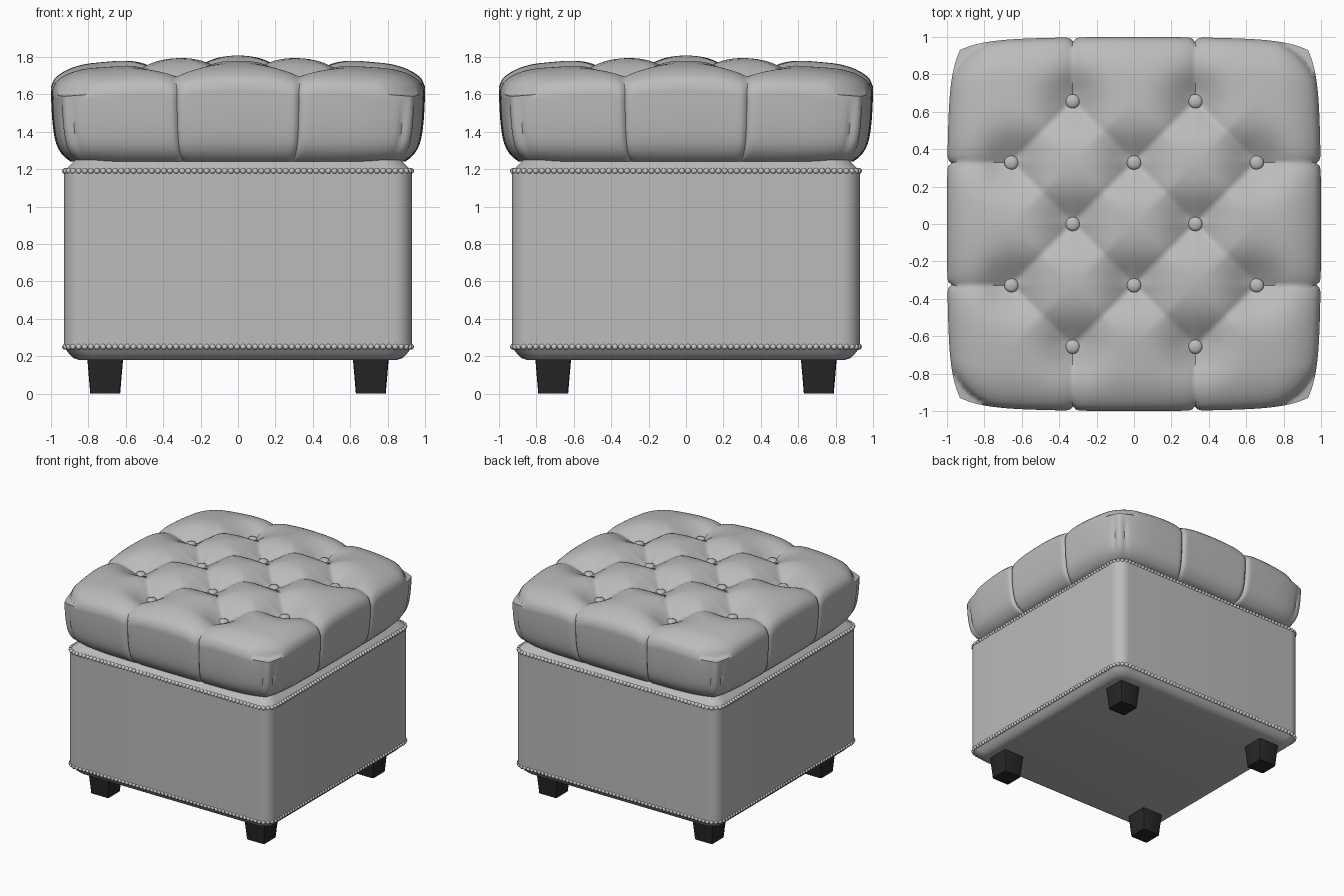
import bpy, bmesh, math
from mathutils import Matrix, Vector

cube = bpy.data.objects.get("Cube")
if cube:
    bpy.data.objects.remove(cube, do_unlink=True)


def material(name, rgb, rough):
    m = bpy.data.materials.new(name)
    m.use_nodes = True
    m.diffuse_color = (*rgb, 1)
    node = m.node_tree.nodes["Principled BSDF"]
    node.inputs["Base Color"].default_value = (*rgb, 1)
    node.inputs["Roughness"].default_value = rough
    return m


LEATHER = material("grey leather", (0.5, 0.5, 0.5), 0.5)
METAL = material("pale nailheads", (0.6, 0.6, 0.6), 0.4)
WOOD = material("black wood", (0.02, 0.02, 0.02), 0.5)


def finish(bm, name, mat, angle=35):
    bmesh.ops.recalc_face_normals(bm, faces=bm.faces)
    for f in bm.faces:
        f.smooth = True
    mesh = bpy.data.meshes.new(name)
    bm.to_mesh(mesh)
    bm.free()
    mesh.set_sharp_from_angle(angle=math.radians(angle))
    mesh.materials.append(mat)
    obj = bpy.data.objects.new(name, mesh)
    bpy.context.collection.objects.link(obj)
    return obj


def rounded_square(half, radius, steps):
    pts = []
    for k in range(4):
        base = math.pi / 2 * k
        corner = Matrix.Rotation(base, 2) @ Vector((half - radius, half - radius))
        for i in range(steps + 1):
            a = base + math.pi / 2 * i / steps
            pts.append(corner + radius * Vector((math.cos(a), math.sin(a))))
    return pts


def bridge(bm, lower, upper):
    n = len(lower)
    for i in range(n):
        j = (i + 1) % n
        bm.faces.new((lower[i], lower[j], upper[j], upper[i]))


def loft(name, mat, profile, radius, steps, center=(0, 0)):
    """Stack rounded squares given as (z, half width) and cap both ends."""
    bm = bmesh.new()
    rings = [[bm.verts.new((p.x + center[0], p.y + center[1], z))
              for p in rounded_square(half, radius, steps)] for z, half in profile]
    for a, b in zip(rings, rings[1:]):
        bridge(bm, a, b)
    bm.faces.new(rings[0])
    bm.faces.new(rings[-1])
    return finish(bm, name, mat)


# Upholstered box
loft("base_box", LEATHER,
     [(0.18, 0.85), (0.19, 0.88), (0.215, 0.905), (0.25, 0.93),
      (1.19, 0.93), (1.215, 0.905), (1.25, 0.87)], 0.1, 10)

# Tapered legs
for y, end in ((-0.71, "front"), (0.71, "back")):
    for x, side in ((-0.71, "right"), (0.71, "left")):
        loft(f"{end}_{side}_leg", WOOD, [(0, 0.08), (0.19, 0.096)], 0.012, 2, (x, y))

# Nailhead trim rows
def nailheads(name, z, count=222, half=0.925, radius=0.1):
    bm = bmesh.new()
    path = rounded_square(half, radius, 12)
    path.append(path[0])
    lengths = [(b - a).length for a, b in zip(path, path[1:])]
    step, k, done = sum(lengths) / count, 0, 0.0
    for i in range(count):
        d = i * step
        while d > done + lengths[k]:
            done += lengths[k]
            k += 1
        p = path[k].lerp(path[k + 1], (d - done) / lengths[k])
        bmesh.ops.create_icosphere(bm, subdivisions=2, radius=0.016,
                                   matrix=Matrix.Translation((p.x, p.y, z)))
    finish(bm, name, METAL, 80)


nailheads("upper_nailheads", 1.19)
nailheads("lower_nailheads", 0.25)

# Tufting layout: buttons on a diamond lattice, folds between them
A = 0.328
cells = [(i, j) for i in range(-2, 3) for j in range(-2, 3) if (i + j) % 2]
buttons = [Vector((i * A, j * A)) for i, j in cells]
folds = []
for n, (i, j) in enumerate(cells):
    for m, (k, l) in enumerate(cells[:n]):
        if abs(i - k) == 1 and abs(j - l) == 1:
            folds.append((buttons[n], buttons[m]))
    if abs(i) == 2:
        folds.append((buttons[n], Vector((i / 2, j * A))))
    if abs(j) == 2:
        folds.append((buttons[n], Vector((i * A, j / 2))))


def fold_distance(p, a, b):
    d = b - a
    t = min(1, max(0, (p - a).dot(d) / d.length_squared))
    return (p - a - d * t).length


def top_height(p):
    near_button = min((p - b).length for b in buttons)
    near_fold = min(fold_distance(p, a, b) for a, b in folds)
    return (1.81 - 0.07 * p.length_squared
            - 0.085 * math.exp(-(near_button / 0.15) ** 2)
            - 0.038 * math.exp(-near_fold / 0.07))


def groove(t, at, width):
    return math.exp(-abs(abs(t) - at) / width)


def plan(s, t, pleat=0.0):
    """Map the unit square to the cushion outline with seam notches."""
    def axis(u, v):
        notch = 0.022 * groove(v, 0.35, 0.012) + pleat * groove(v, 0.95, 0.012)
        return u * (1 - 0.02 * v ** 2 - 0.05 * v ** 8) - math.copysign(notch * abs(u) ** 24, u)
    return Vector((axis(s, t), axis(t, s)))


# Tufted cushion: domed top grid plus tapering sides
N = 120
bm = bmesh.new()
grid = {}
for i in range(N + 1):
    for j in range(N + 1):
        s, t = 2 * i / N - 1, 2 * j / N - 1
        p = plan(s, t)
        q = min(1, math.hypot(*(max(0, (abs(u) - 0.78) / 0.22) for u in (s, t))))
        z = top_height(p) - 0.1 * (1 - math.sqrt(1 - q * q))
        grid[i, j] = bm.verts.new((p.x, p.y, z))
for i in range(N):
    for j in range(N):
        bm.faces.new((grid[i, j], grid[i + 1, j], grid[i + 1, j + 1], grid[i, j + 1]))

border = ([(i, 0) for i in range(N)] + [(N, j) for j in range(N)]
          + [(N - i, N) for i in range(N)] + [(0, N - j) for j in range(N)])
ring = [grid[key] for key in border]
tops = [v.co.z for v in ring]
ROWS = 16
for r in range(1, ROWS + 1):
    f = r / ROWS
    scale = 1 - 0.035 * f ** 2 - 0.07 * f ** 8
    lower = []
    for (i, j), z in zip(border, tops):
        p = plan(2 * i / N - 1, 2 * j / N - 1, 0.012 * math.sin(math.pi * f)) * scale
        lower.append(bm.verts.new((p.x, p.y, z + (1.24 - z) * f)))
    bridge(bm, lower, ring)
    ring = lower
bm.faces.new(ring)
finish(bm, "tufted_cushion", LEATHER, 50)

# Tufting buttons
bm = bmesh.new()
for b in buttons:
    place = Matrix.Translation((b.x, b.y, top_height(b) + 0.012))
    bmesh.ops.create_uvsphere(bm, u_segments=20, v_segments=10, radius=0.038,
                              matrix=place @ Matrix.Diagonal((1, 1, 0.5, 1)))
finish(bm, "tufting_buttons", LEATHER, 60)
